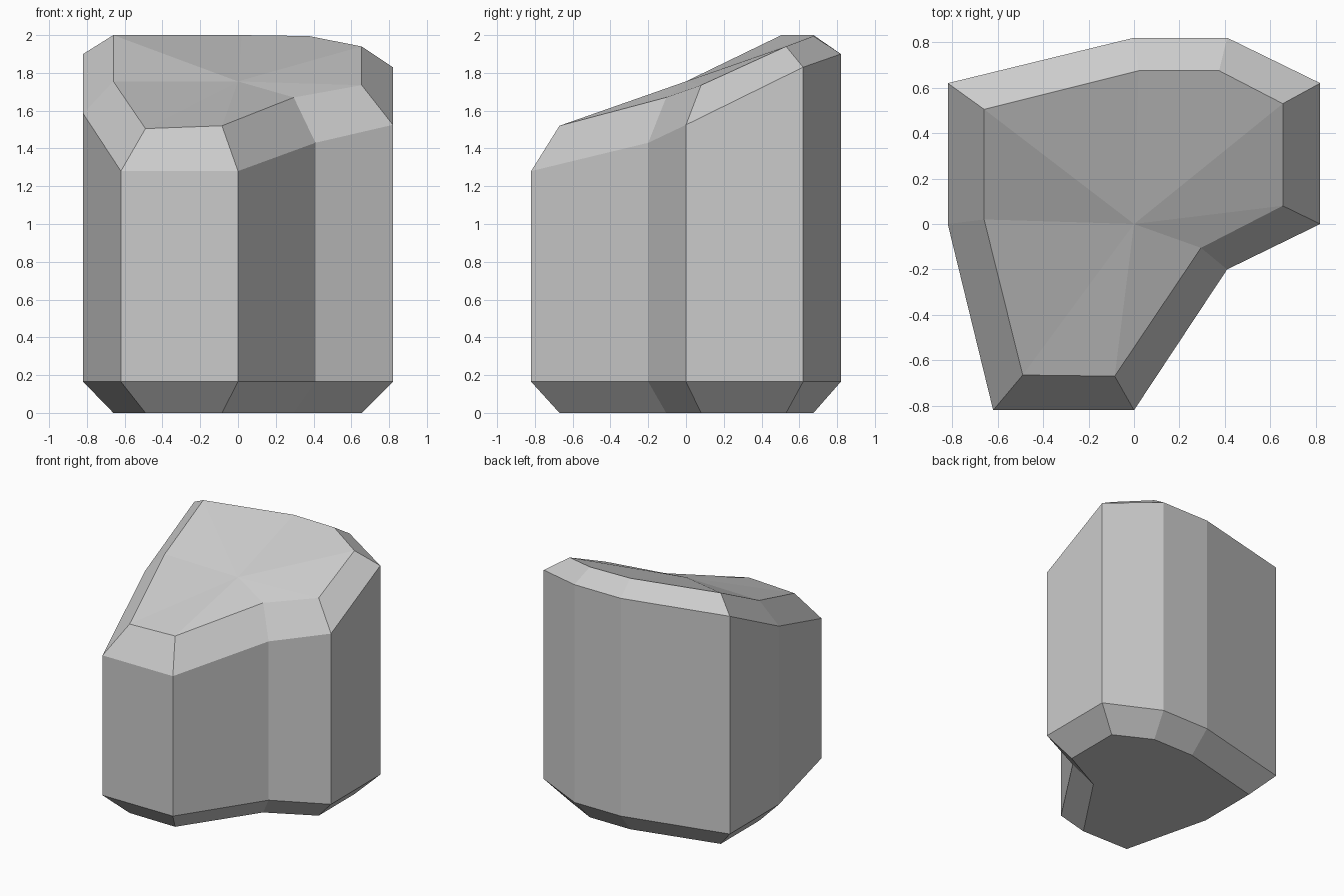
import bpy
import bmesh

cube = bpy.data.objects.get("Cube")
if cube:
    bpy.data.objects.remove(cube, do_unlink=True)

# Stone material
stone = bpy.data.materials.new("stone_grey")
stone.use_nodes = True
grey = (0.6, 0.6, 0.6, 1)
stone.diffuse_color = grey
stone.node_tree.nodes["Principled BSDF"].inputs["Base Color"].default_value = grey

# Corners clockwise from above: x, y, height of the sloping upper edge
wall = [(-0.82, 0.62, 1.9), (0, 0.82, 1.9), (0.41, 0.82, 1.9),
        (0.82, 0.62, 1.83), (0.82, 0, 1.525), (0.41, -0.2, 1.43),
        (0, -0.82, 1.28), (-0.62, -0.82, 1.28), (-0.82, 0, 1.585)]
# Matching corners of the chamfered cap
cap = [(-0.66, 0.505, 2), (0.02, 0.675, 2), (0.375, 0.675, 1.995),
       (0.655, 0.53, 1.94), (0.655, 0.08, 1.735), (0.295, -0.105, 1.67),
       (-0.085, -0.67, 1.52), (-0.49, -0.665, 1.505), (-0.66, 0.02, 1.755)]

bm = bmesh.new()


def ring(points, z=None):
    return [bm.verts.new((x, y, h if z is None else z)) for x, y, h in points]


# Base chamfer, upright walls and top chamfer
rings = [ring(cap, 0), ring(wall, 0.165), ring(wall), ring(cap)]
count = len(wall)
for low, high in zip(rings, rings[1:]):
    for i in range(count):
        j = (i + 1) % count
        bm.faces.new((low[i], low[j], high[j], high[i]))

# Flat underside and faceted sloping top
bm.faces.new(rings[0])
centre = bm.verts.new((0, 0, 1.755))
for i in range(count):
    bm.faces.new((rings[-1][i], rings[-1][(i + 1) % count], centre))

bmesh.ops.recalc_face_normals(bm, faces=bm.faces)
mesh = bpy.data.meshes.new("rock")
bm.to_mesh(mesh)
bm.free()
mesh.materials.append(stone)
rock = bpy.data.objects.new("rock", mesh)
bpy.context.collection.objects.link(rock)
